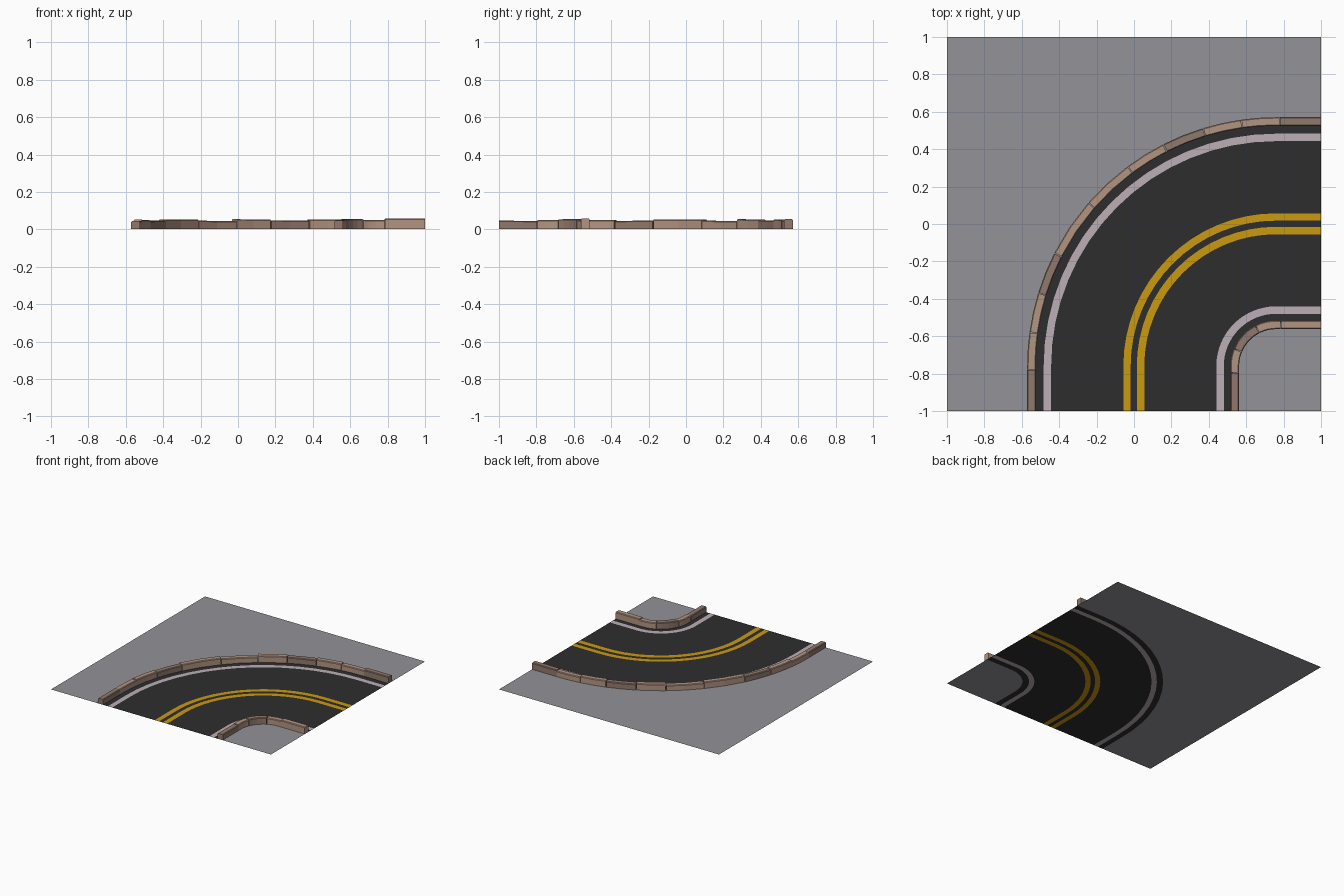
import bpy, bmesh, math, random

if "Cube" in bpy.data.objects:
    bpy.data.objects.remove(bpy.data.objects["Cube"])

random.seed(4)
C = 0.76  # bend centre is (C, -C); straight leads run to the tile edges


def mat(name, rgb):
    m = bpy.data.materials.new(name)
    m.diffuse_color = (*rgb, 1)
    m.use_nodes = True
    m.node_tree.nodes["Principled BSDF"].inputs["Base Color"].default_value = m.diffuse_color
    return m


GROUND = mat("grey ground", (0.29, 0.29, 0.315))
ASPHALT = mat("dark asphalt", (0.027, 0.027, 0.027))
YELLOW = mat("yellow paint", (0.60, 0.32, 0.005))
WHITE = mat("white paint", (0.50, 0.43, 0.47))
STONE_A = mat("light stone", (0.45, 0.30, 0.225))
STONE_B = mat("dark stone", (0.28, 0.19, 0.15))


def point(d, t):
    """Point at offset d from the centre line; t 0-1 lead in, 1-2 bend, 2-3 lead out."""
    if t <= 1:
        return (-d, -1 + (1 - C) * t)
    if t >= 2:
        return (C + (1 - C) * (t - 2), d)
    a = math.pi - (t - 1) * math.pi / 2
    r = C + d
    return (C + r * math.cos(a), -C + r * math.sin(a))


STEPS = [0] + [1 + i / 16 for i in range(17)] + [3]


def finish(name, bm, material):
    me = bpy.data.meshes.new(name)
    bm.to_mesh(me)
    bm.free()
    me.materials.append(material)
    ob = bpy.data.objects.new(name, me)
    bpy.context.collection.objects.link(ob)
    return ob


def band(name, d0, d1, material):
    """Flat strip following the road between two offsets."""
    bm = bmesh.new()
    rows = [[bm.verts.new((*point(d, t), 0)) for d in (d0, d1)] for t in STEPS]
    for a, b in zip(rows, rows[1:]):
        bm.faces.new((a[0], b[0], b[1], a[1]))
    finish(name, bm, material)


def verge(name, d, corners):
    """Ground between the road edge and the tile corners."""
    bm = bmesh.new()
    pts = [point(d, t) for t in STEPS] + corners
    f = bm.faces.new([bm.verts.new((x, y, 0)) for x, y in pts])
    f.normal_update()
    if f.normal.z < 0:
        f.normal_flip()
    bmesh.ops.triangulate(bm, faces=[f])
    finish(name, bm, material=GROUND)


def stone(name, d0, d1, t0, t1, h, material):
    """One kerb stone: chamfered section swept along the road."""
    bm = bmesh.new()
    ts = sorted({t0, t1, *(t for t in (1, 2) if t0 < t < t1)})
    if max(t0, 1) < min(t1, 2):
        m0, m1 = max(t0, 1), min(t1, 2)
        n = 4 if d1 < 0 else 2
        ts = sorted({*ts, *(m0 + (m1 - m0) * i / n for i in range(1, n))})
    c = 0.005
    rings = []
    for i, t in enumerate(ts):
        z = h + (0.002 if i == 0 else 0) * random.uniform(-1, 1)
        sec = [(d0, 0.001), (d0, z - c), (d0 + c, z), (d1 - c, z), (d1, z - c), (d1, 0.001)]
        rings.append([bm.verts.new((*point(d, t), zz)) for d, zz in sec])
    for a, b in zip(rings, rings[1:]):
        for k in range(6):
            j = (k + 1) % 6
            bm.faces.new((a[k], b[k], b[j], a[j]))
    bm.faces.new(rings[0])
    bm.faces.new(rings[-1][::-1])
    bmesh.ops.recalc_face_normals(bm, faces=bm.faces)
    finish(name, bm, material)


def kerb(name, d0, d1, joints, heights, dark, gap):
    for i, h in enumerate(heights):
        a = joints[i] + (gap if i else 0)
        b = joints[i + 1] - (gap if i < len(heights) - 1 else 0)
        stone(f"{name}_stone_{i + 1}", d0, d1, a, b, h, STONE_B if i in dark else STONE_A)


# ground on both sides of the road
verge("outer_ground", 0.53, [(1, 1), (-1, 1), (-1, -1)])
verge("inner_ground", -0.53, [(1, -1)])

# road surface and painted lines, laid edge to edge
bands = [
    ("inner_shoulder", -0.53, -0.48, ASPHALT),
    ("inner_white_line", -0.48, -0.44, WHITE),
    ("inner_lane", -0.44, -0.055, ASPHALT),
    ("inner_yellow_line", -0.055, -0.015, YELLOW),
    ("centre_gap", -0.015, 0.018, ASPHALT),
    ("outer_yellow_line", 0.018, 0.057, YELLOW),
    ("outer_lane", 0.057, 0.443, ASPHALT),
    ("outer_white_line", 0.443, 0.483, WHITE),
    ("outer_shoulder", 0.483, 0.53, ASPHALT),
]
for b in bands:
    band(*b)

# kerb stones along both edges
kerb("outer_kerb", 0.525, 0.571,
     [0, 0.92, 1.087, 1.19, 1.30, 1.456, 1.593, 1.70, 1.81, 1.91, 2.08, 3],
     [.045, .045, .05, .046, .053, .045, .053, .048, .052, .046, .055],
     {0, 3, 7, 10}, 0.001)
kerb("inner_kerb", -0.562, -0.515,
     [0, 0.85, 1.25, 1.70, 2.1, 3],
     [.045, .05, .054, .05, .057], {0, 2}, 0.005)
